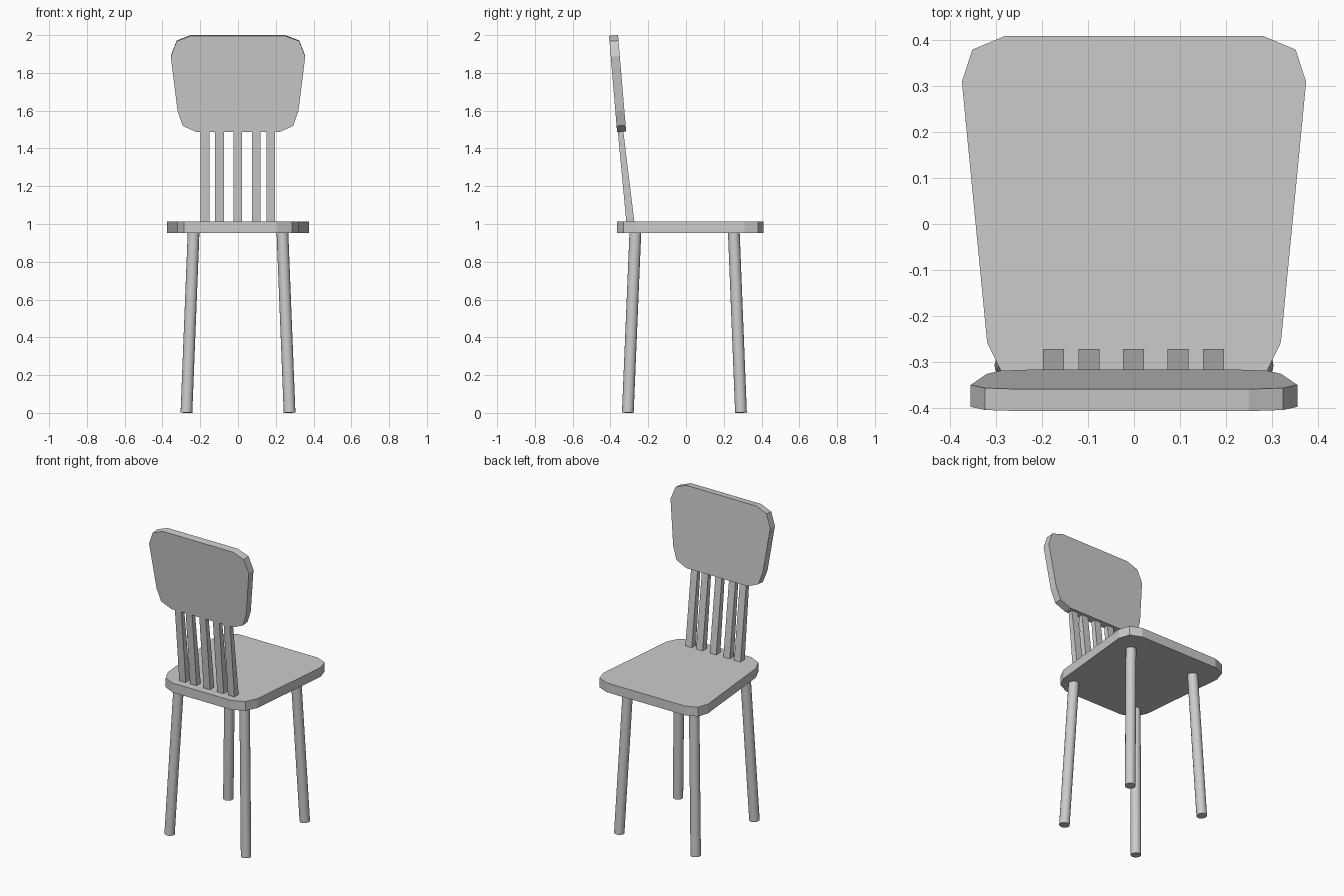
import bpy, bmesh
from math import radians
from mathutils import Vector, Matrix

if "Cube" in bpy.data.objects:
    bpy.data.objects.remove(bpy.data.objects["Cube"])


def finish(name, bm):
    bmesh.ops.recalc_face_normals(bm, faces=bm.faces[:])
    mesh = bpy.data.meshes.new(name)
    bm.to_mesh(mesh)
    bm.free()
    obj = bpy.data.objects.new(name, mesh)
    bpy.context.collection.objects.link(obj)
    return obj


def slab(name, half, thickness, matrix):
    """Extrude a mirrored half outline by thickness, then place it."""
    outline = half + [(-x, y) for x, y in reversed(half)]
    bm = bmesh.new()
    face = bm.faces.new([bm.verts.new((x, y, 0)) for x, y in outline])
    ext = bmesh.ops.extrude_face_region(bm, geom=[face])
    verts = [g for g in ext["geom"] if isinstance(g, bmesh.types.BMVert)]
    bmesh.ops.translate(bm, verts=verts, vec=(0, 0, thickness))
    bm.transform(matrix)
    return finish(name, bm)


def leg(name, foot, top, radius=0.031):
    foot, top = Vector(foot), Vector(top)
    axis = top - foot
    bm = bmesh.new()
    bmesh.ops.create_cone(bm, cap_ends=True, segments=16, radius1=radius,
                          radius2=radius, depth=axis.length)
    rot = Vector((0, 0, 1)).rotation_difference(axis).to_matrix().to_4x4()
    bm.transform(Matrix.Translation((foot + top) / 2) @ rot)
    obj = finish(name, bm)
    for p in obj.data.polygons:
        p.use_smooth = len(p.vertices) == 4
    return obj


# Seat: wider towards +y, with chamfered corners
slab("seat", [(0.21, -0.366), (0.285, -0.33), (0.32, -0.258), (0.375, 0.31),
              (0.352, 0.38), (0.28, 0.41)], 0.06,
     Matrix.Translation((0, 0, 0.952)))

# Splayed legs
for side, s in (("left", -1), ("right", 1)):
    leg(f"back_leg_{side}", (s * 0.273, -0.308, 0.001), (s * 0.235, -0.268, 0.96))
    leg(f"front_leg_{side}", (s * 0.273, 0.291, 0.001), (s * 0.235, 0.253, 0.96))

# Back slats: leaning, slightly thinner at the top
for i, x in enumerate((-0.175, -0.098, -0.001, 0.096, 0.173)):
    bm = bmesh.new()
    bmesh.ops.create_cube(bm, size=1)
    for v in bm.verts:
        up, rear = v.co.z > 0, v.co.y < 0
        v.co.x = x + v.co.x * 0.046
        v.co.z = 1.5 if up else 1.0
        if up:
            v.co.y = -0.362 if rear else -0.333
        else:
            v.co.y = -0.315 if rear else -0.272
    finish(f"back_slat_{i + 1}", bm)

# Backrest panel, tilted back
tilt = Matrix.Translation((0, -0.317, 1.491)) @ Matrix.Rotation(radians(94.8), 4, "X")
slab("backrest", [(0.22, 0), (0.292, 0.032), (0.32, 0.112), (0.356, 0.4),
                  (0.325, 0.482), (0.25, 0.511)], 0.048, tilt)
